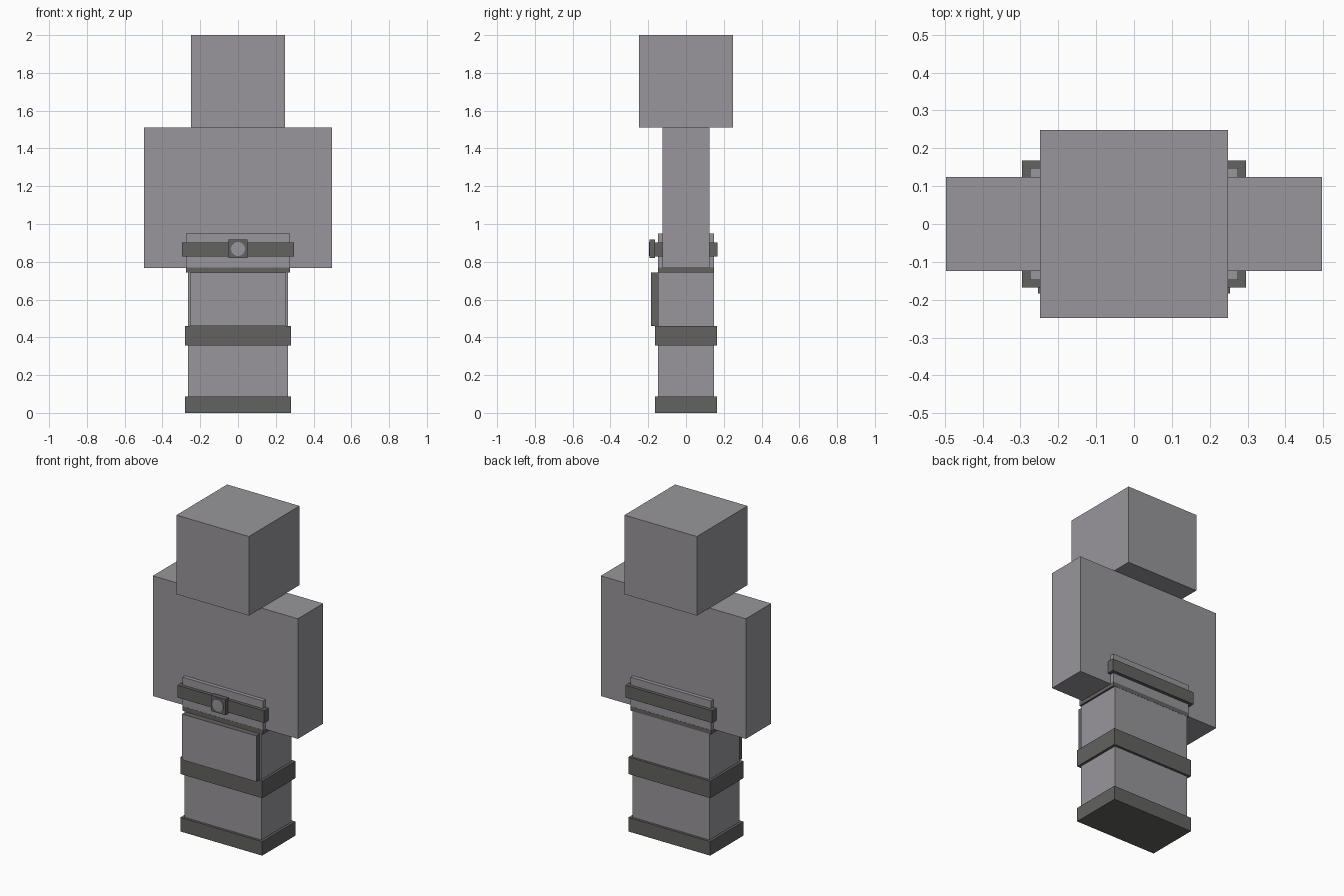
import bpy
import math

if "Cube" in bpy.data.objects:
    bpy.data.objects.remove(bpy.data.objects["Cube"])


def make_material(name, colour):
    m = bpy.data.materials.new(name)
    m.diffuse_color = (*colour, 1.0)
    m.use_nodes = True
    m.node_tree.nodes["Principled BSDF"].inputs["Base Color"].default_value = m.diffuse_color
    return m


GREY = make_material("light grey", (0.314, 0.305, 0.328))
DARK = make_material("dark grey", (0.122, 0.122, 0.117))


def box(name, x, y, z, mat):
    """Box from (min, max) ranges on each axis."""
    centre = [(a + b) / 2 for a, b in (x, y, z)]
    bpy.ops.mesh.primitive_cube_add(size=1, location=centre)
    ob = bpy.context.object
    ob.name = name
    for v in ob.data.vertices:
        for i, (a, b) in enumerate((x, y, z)):
            v.co[i] *= b - a
    ob.data.materials.append(mat)
    return ob


def centred(name, hx, hy, z, mat):
    """Box centred on x and y, from its half widths."""
    return box(name, (-hx, hx), (-hy, hy), z, mat)


# Head, and the torso block with the arms in one piece
centred("head", 0.248, 0.248, (1.51, 2.0), GREY)
centred("torso_and_arms", 0.497, 0.124, (0.766, 1.51), GREY)

# Legs with their two dark bands
centred("legs", 0.264, 0.148, (0.004, 0.768), GREY)
centred("foot_band", 0.28, 0.163, (0.0, 0.087), DARK)
centred("knee_band", 0.28, 0.163, (0.356, 0.461), DARK)

# Waist block with a dark hem below it
centred("waist", 0.275, 0.148, (0.77, 0.951), GREY)
centred("waist_hem", 0.275, 0.149, (0.744, 0.77), DARK)

# Front flap: dark edges, light front face
flap = box("front_flap", (-0.254, 0.254), (-0.184, -0.147), (0.459, 0.742), DARK)
flap.data.materials.append(GREY)
for p in flap.data.polygons:
    if p.normal.y < -0.9:
        p.material_index = 1

# Belt, buckle and round buckle stud
centred("belt", 0.296, 0.168, (0.827, 0.903), DARK)
box("buckle", (-0.05, 0.05), (-0.193, -0.165), (0.819, 0.917), DARK)
bpy.ops.mesh.primitive_cylinder_add(
    vertices=24, radius=0.037, depth=0.008,
    location=(0, -0.193, 0.868), rotation=(math.pi / 2, 0, 0))
stud = bpy.context.object
stud.name = "buckle_stud"
stud.data.materials.append(GREY)
